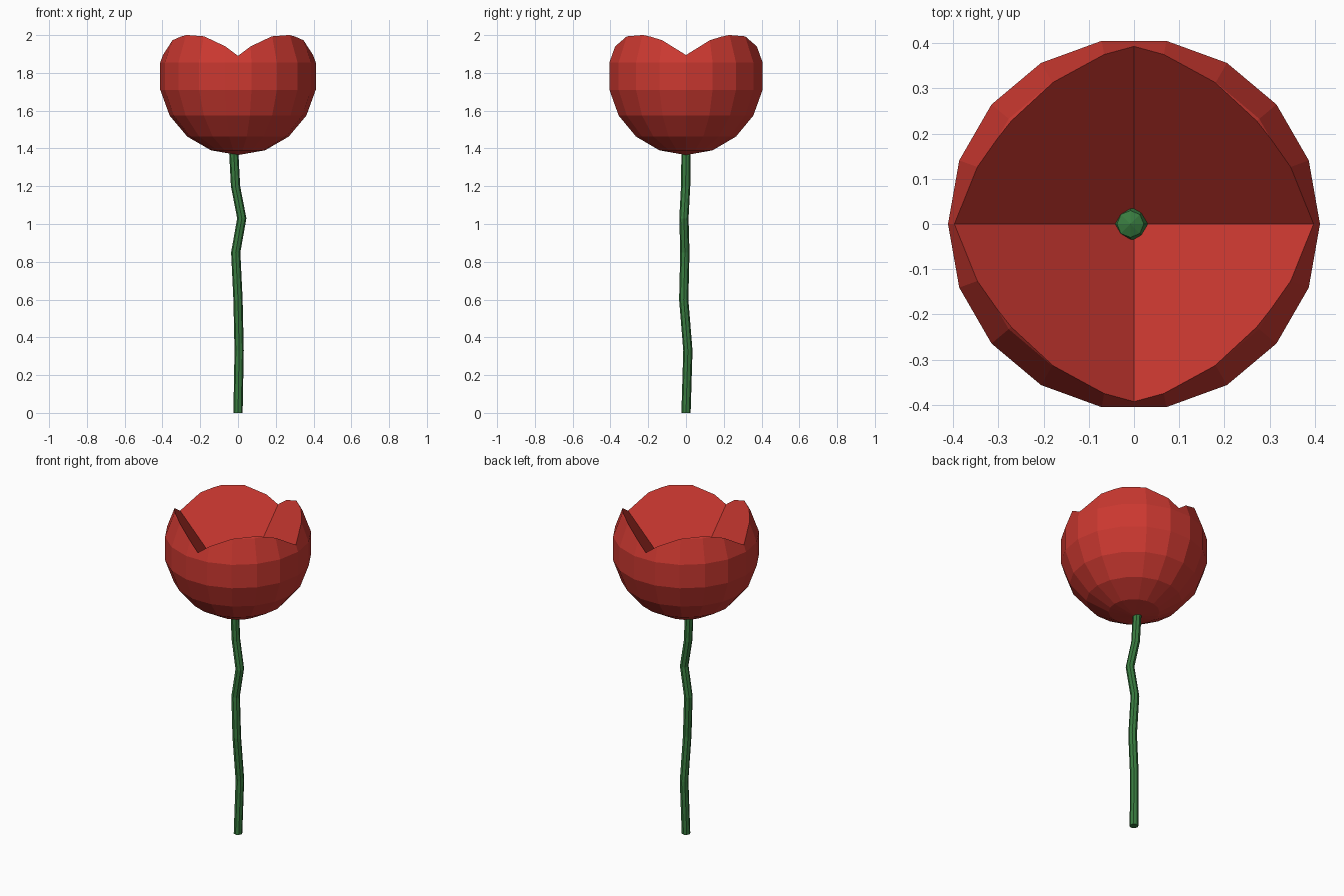
import bpy
from math import sin, cos, pi

if "Cube" in bpy.data.objects:
    bpy.data.objects.remove(bpy.data.objects["Cube"])


def material(name, color):
    m = bpy.data.materials.new(name)
    m.diffuse_color = color
    m.use_nodes = True
    m.node_tree.nodes["Principled BSDF"].inputs["Base Color"].default_value = m.diffuse_color
    return m


def mesh_object(name, verts, faces, mat):
    me = bpy.data.meshes.new(name)
    me.from_pydata(verts, [], faces)
    me.materials.append(mat)
    ob = bpy.data.objects.new(name, me)
    bpy.context.collection.objects.link(ob)
    return ob


def ring(cx, cy, z, r, n):
    return [(cx + r * cos(2 * pi * i / n), cy + r * sin(2 * pi * i / n), z) for i in range(n)]


def bridge(rows, n):
    return [(k * n + i, k * n + (i + 1) % n, (k + 1) * n + (i + 1) % n, (k + 1) * n + i)
            for k in range(rows - 1) for i in range(n)]


def ball(name, c, r, n, rows, mat):
    verts = []
    for k in range(1, rows):
        a = -pi / 2 + pi * k / rows
        verts += ring(c[0], c[1], c[2] + r * sin(a), r * cos(a), n)
    faces = bridge(rows - 1, n)
    s, t, last = len(verts), len(verts) + 1, (rows - 2) * n
    verts += [(c[0], c[1], c[2] - r), (c[0], c[1], c[2] + r)]
    for i in range(n):
        j = (i + 1) % n
        faces += [(s, j, i), (t, last + i, last + j)]
    return mesh_object(name, verts, faces, mat)


red = material("petal_red", (0.60, 0.04, 0.03, 1))
green = material("stem_green", (0.04, 0.20, 0.05, 1))

# Flower head: low-poly ball hollowed by an upside-down square pyramid
head = ball("flower_head", (0, 0, 1.783), 0.418, 18, 9, red)
z0, slope = 1.481, 1.04
top = z0 + slope
cutter = mesh_object("petal_cutter",
                     [(0, 0, z0), (1, 0, top), (0, 1, top), (-1, 0, top), (0, -1, top)],
                     [(0, 2, 1), (0, 3, 2), (0, 4, 3), (0, 1, 4), (1, 2, 3, 4)], red)
cutter.hide_render = True
mod = head.modifiers.new("hollow", 'BOOLEAN')
mod.operation = 'DIFFERENCE'
mod.solver = 'EXACT'
mod.object = cutter
bpy.context.view_layer.objects.active = head
bpy.ops.object.modifier_apply(modifier=mod.name)
bpy.data.objects.remove(cutter)

# Crooked eight-sided stem
path = [(0, 0, 0), (0.006, 0.01, 0.33), (0, -0.012, 0.60), (-0.012, -0.006, 0.85),
        (0.02, -0.011, 1.03), (-0.013, -0.002, 1.20), (-0.022, 0, 1.37), (-0.01, 0, 1.48)]
verts = []
for x, y, z in path:
    verts += ring(x, y, z, 0.0245, 8)
faces = bridge(len(path), 8)
faces += [tuple(range(7, -1, -1)), tuple(range(len(verts) - 8, len(verts)))]
mesh_object("stem", verts, faces, green)

# Small bud in the bottom of the cup
ball("flower_centre", (-0.008, 0, 1.505), 0.042, 8, 4, green)
